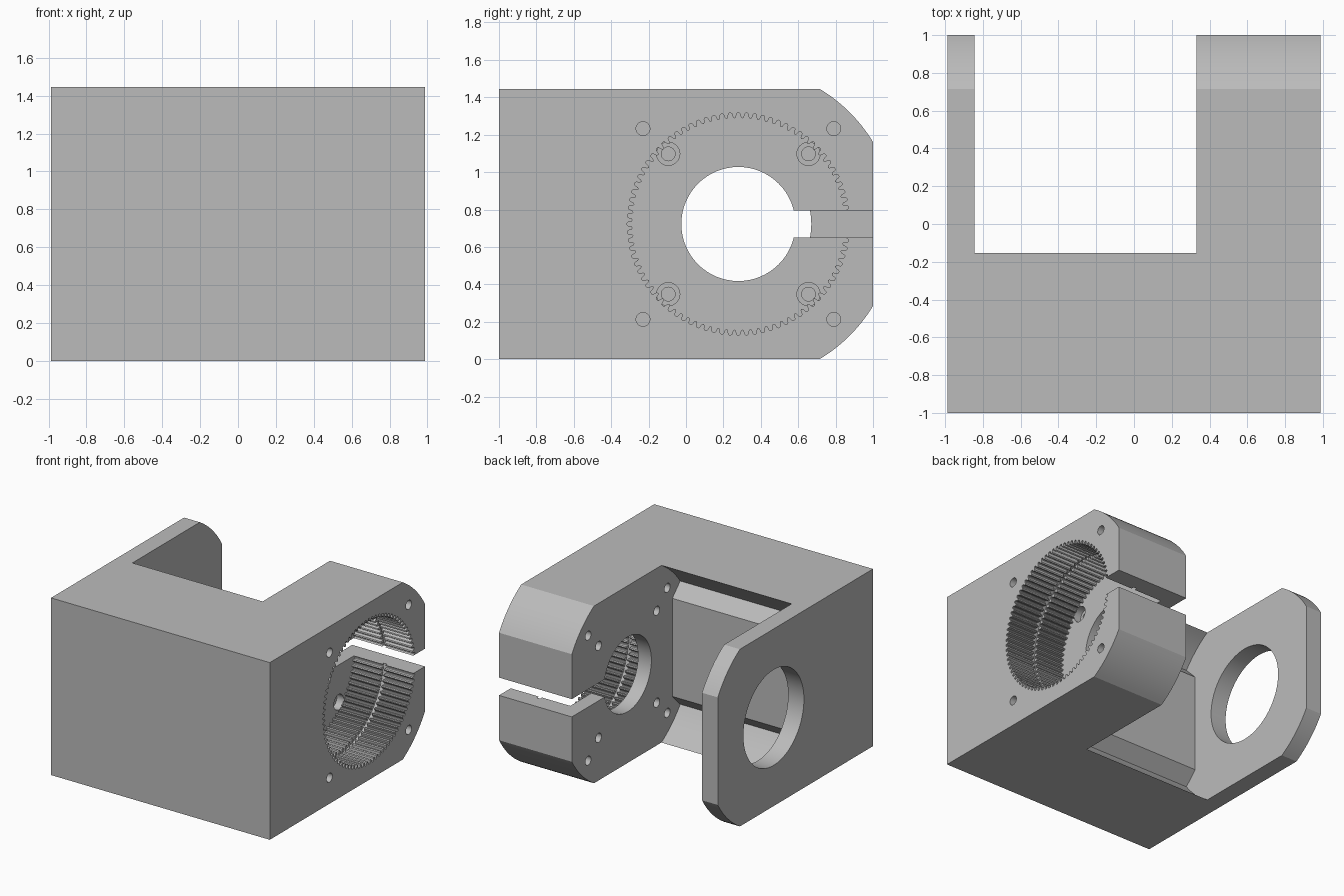
import bpy, bmesh, math

cube = bpy.data.objects.get("Cube")
if cube:
    bpy.data.objects.remove(cube, do_unlink=True)

CY, CZ = 0.28, 0.7225      # shared axis of all bores
HALF_X, HALF_Z = 0.987, 0.7225
R_CORNER = 0.843           # rounding of the outer corners and pocket
BLOCK_X, PLATE_X, FLOOR_X = 0.33, -0.845, 0.45

grey = bpy.data.materials.new("plain grey")
grey.use_nodes = True
grey.diffuse_color = (0.5, 0.5, 0.5, 1)
grey.node_tree.nodes["Principled BSDF"].inputs["Base Color"].default_value = (0.5, 0.5, 0.5, 1)


def prism(name, points, x0, x1):
    """Extrude a profile of (y, z) offsets from the bore axis along x."""
    bm = bmesh.new()
    base = bm.faces.new([bm.verts.new((x0, CY + y, CZ + z)) for y, z in points])
    new = bmesh.ops.extrude_face_region(bm, geom=[base])["geom"]
    bmesh.ops.translate(bm, vec=(x1 - x0, 0, 0),
                        verts=[v for v in new if isinstance(v, bmesh.types.BMVert)])
    bmesh.ops.recalc_face_normals(bm, faces=bm.faces)
    mesh = bpy.data.meshes.new(name)
    bm.to_mesh(mesh)
    bm.free()
    mesh.materials.append(grey)
    obj = bpy.data.objects.new(name, mesh)
    bpy.context.collection.objects.link(obj)
    return obj


def arc(r, a0, a1, n, y=0, z=0):
    angles = [math.radians(a0 + (a1 - a0) * i / n) for i in range(n + 1)]
    return [(y + r * math.cos(a), z + r * math.sin(a)) for a in angles]


def circle(r, y=0, z=0, n=64):
    return arc(r, 0, 360, n, y, z)[:-1]


def mirrored(upper):
    return upper + [(y, -z) for y, z in reversed(upper)]


def cut(target, points, x0, x1):
    cutter = prism("cutter", points, x0, x1)
    cutter.hide_render = True
    mod = target.modifiers.new("cut", "BOOLEAN")
    mod.operation, mod.solver, mod.object = "DIFFERENCE", "EXACT", cutter
    bpy.context.view_layer.objects.active = target
    bpy.ops.object.modifier_apply(modifier=mod.name)
    bpy.data.objects.remove(cutter, do_unlink=True)


# Main body with rounded rear corners
outer_arc = arc(R_CORNER, 58.99, 31.34, 12)
outer_arc[0] = (outer_arc[0][0], HALF_Z)
outer_arc[-1] = (1 - CY, outer_arc[-1][1])
body = prism("mount_body", mirrored([(-1 - CY, HALF_Z)] + outer_arc), -HALF_X, HALF_X)

# Pocket between block and plate, with diagonal corner channels
pocket = [(1, 0.8)] + arc(R_CORNER, 108.4, 143.4, 14) + [(-0.575, 0.40)]
cut(body, mirrored(pocket), PLATE_X, BLOCK_X)

# Toothed bore
TEETH, ROOT, TIP = 84, 0.595, 0.565
teeth = []
for i in range(TEETH):
    for frac, r in ((-0.32, TIP + 0.006), (-0.2, ROOT - 0.004), (-0.08, ROOT),
                    (0.08, ROOT), (0.2, ROOT - 0.004), (0.32, TIP + 0.006), (0.5, TIP)):
        a = (i + frac) * math.tau / TEETH
        teeth.append((r * math.cos(a), r * math.sin(a)))
cut(body, teeth, FLOOR_X, 1.1)

# Plain ring halfway down the teeth
cut(body, circle(ROOT + 0.002, n=96), 0.705, 0.735)

# Shaft hole in the block and larger opening in the plate
cut(body, circle(0.305), 0.2, 0.6)
cut(body, circle(0.39), -1.1, -0.7)

# Screw holes, inner ones counterbored
for sy in (-1, 1):
    for sz in (-1, 1):
        cut(body, circle(0.037, 0.51 * sy, 0.51 * sz, 24), 0.2, 1.1)
        cut(body, circle(0.037, 0.375 * sy, 0.375 * sz, 24), 0.2, 0.47)
        cut(body, circle(0.062, 0.375 * sy, 0.375 * sz, 32), 0.39, 0.46)

# Clamping slot
cut(body, mirrored([(0.2, 0.0725), (0.9, 0.0725)]), 0.2, 1.1)

bpy.ops.object.select_all(action="DESELECT")
body.select_set(True)
bpy.context.view_layer.objects.active = body
bpy.ops.object.shade_smooth_by_angle(angle=math.radians(20))
